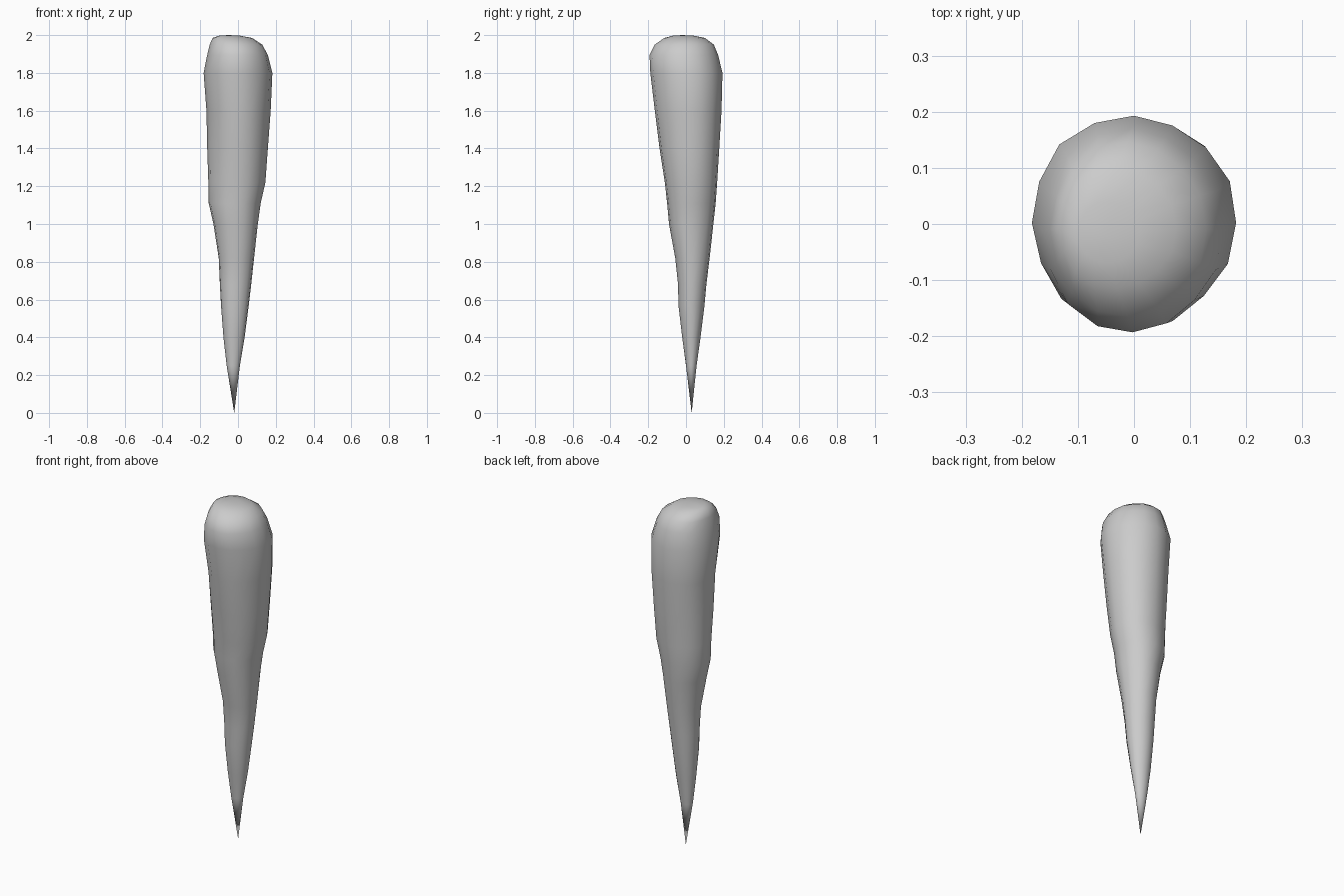
import bpy, bmesh, math

if "Cube" in bpy.data.objects:
    bpy.data.objects.remove(bpy.data.objects["Cube"])

# Cross-section extents up the spike: z, x min, x max, y min, y max
LEVELS = [
    (0.25, -0.06, 0.01, 0.00, 0.056),
    (0.40, -0.077, 0.035, -0.02, 0.077),
    (0.57, -0.09, 0.057, -0.04, 0.098),
    (0.68, -0.096, 0.07, -0.042, 0.108),
    (0.82, -0.102, 0.085, -0.057, 0.125),
    (1.00, -0.13, 0.105, -0.09, 0.145),
    (1.11, -0.155, 0.12, -0.10, 0.157),
    (1.22, -0.157, 0.145, -0.112, 0.165),
    (1.40, -0.163, 0.158, -0.14, 0.176),
    (1.60, -0.167, 0.173, -0.165, 0.188),
    (1.80, -0.182, 0.182, -0.189, 0.193),
    (1.895, -0.163, 0.158, -0.193, 0.17),
    (1.95, -0.150, 0.128, -0.165, 0.147),
    (1.985, -0.134, 0.075, -0.115, 0.10),
    (1.997, -0.10, 0.01, -0.07, 0.04),
]
SIDES = 16

bm = bmesh.new()
tip = bm.verts.new((-0.02, 0.03, 0))
crown = bm.verts.new((-0.05, -0.02, 2.0))


# One uneven ring, with soft lumps that wander round the shaft
def ring(z, x0, x1, y0, y1):
    verts = []
    for i in range(SIDES):
        a = 2 * math.pi * i / SIDES
        lump = 1 + 0.035 * math.sin(2 * a) ** 2 * math.sin(3 * a + 4 * z)
        x = (x0 + x1) / 2 + (x1 - x0) / 2 * math.cos(a) * lump
        y = (y0 + y1) / 2 + (y1 - y0) / 2 * math.sin(a) * lump
        verts.append(bm.verts.new((x, y, z)))
    return verts


rings = [ring(*level) for level in LEVELS]
for i in range(SIDES):
    j = (i + 1) % SIDES
    bm.faces.new((tip, rings[0][j], rings[0][i]))
    for low, high in zip(rings, rings[1:]):
        bm.faces.new((low[i], low[j], high[j], high[i]))
    bm.faces.new((rings[-1][i], rings[-1][j], crown))
for face in bm.faces:
    face.smooth = True
bmesh.ops.recalc_face_normals(bm, faces=bm.faces)

# Tapered, smooth-shaded spike
mesh = bpy.data.meshes.new("spike")
bm.to_mesh(mesh)
bm.free()
spike = bpy.data.objects.new("spike", mesh)
bpy.context.collection.objects.link(spike)
